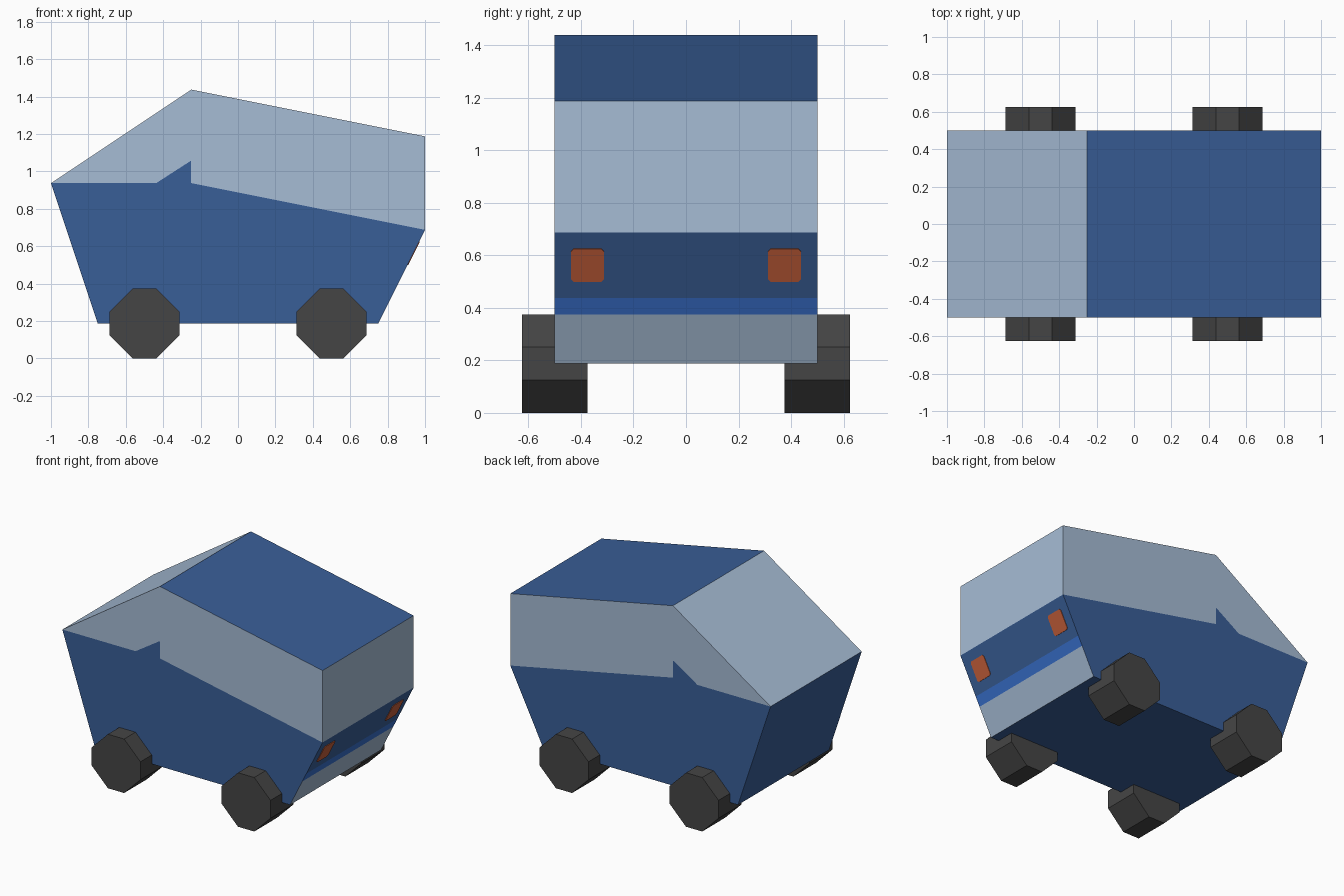
import bpy, bmesh
from mathutils import Vector

if "Cube" in bpy.data.objects:
    bpy.data.objects.remove(bpy.data.objects["Cube"])


def material(name, srgb):
    lin = [((c / 255 + 0.055) / 1.055) ** 2.4 for c in srgb]
    m = bpy.data.materials.new(name)
    m.diffuse_color = (*lin, 1)
    m.use_nodes = True
    m.node_tree.nodes["Principled BSDF"].inputs["Base Color"].default_value = m.diffuse_color
    return m


BLUE = material("body blue", (57, 94, 151))
GLASS = material("pale grey blue", (166, 188, 213))
STRIPE = material("bright blue", (57, 112, 205))
RED = material("lamp red", (196, 94, 58))
TYRE = material("tyre grey", (69, 69, 69))


def prism(name, profile, y0, y1, cap, sides=None):
    """Extrude an x-z profile along y; sides gives a material per edge, None = open."""
    sides = sides or [cap] * len(profile)
    mats = [cap] + [m for m in dict.fromkeys(sides) if m and m != cap]
    bm = bmesh.new()
    f = [bm.verts.new((x, y0, z)) for x, z in profile]
    b = [bm.verts.new((x, y1, z)) for x, z in profile]
    bm.faces.new(f)
    bm.faces.new(b[::-1])
    for i, m in enumerate(sides):
        if m:
            j = (i + 1) % len(f)
            bm.faces.new((f[j], f[i], b[i], b[j])).material_index = mats.index(m)
    return finish(name, bm, mats)


def finish(name, bm, mats):
    me = bpy.data.meshes.new(name)
    bm.to_mesh(me)
    bm.free()
    for m in mats:
        me.materials.append(m)
    ob = bpy.data.objects.new(name, me)
    bpy.context.collection.objects.link(ob)
    return ob


# Window line shared by body and cabin, with the mirror notch
belt = [(-1, 0.9375), (-0.4375, 0.9375), (-0.255, 1.055), (-0.25, 1.055),
        (-0.25, 0.9375), (1, 0.6875)]

# Lower body: floor, bumper, stripe, tail panel, open top, nose
prism("lower_body",
      [(-0.75, 0.1875), (0.75, 0.1875), (0.84375, 0.375), (0.875, 0.4375)] + belt[::-1],
      -0.5, 0.5, BLUE,
      [BLUE, GLASS, STRIPE, BLUE] + [None] * 5 + [BLUE])

# Cabin: open bottom, rear window, roof, windscreen
prism("cabin", belt + [(1, 1.1875), (-0.25, 1.4375)], -0.5, 0.5, GLASS,
      [None] * 5 + [GLASS, BLUE, GLASS])

# Tail lamps: thin plates with clipped corners on the sloping tail panel
up = Vector((0.25, 0, 0.5))
out = Vector((2, 0, -1)).normalized()
for side, label in ((-1, "right"), (1, "left")):
    centre = Vector((0.9375, side * 0.375, 0.5625))
    h, c = 0.0625, 0.01
    outline = [(-h, c - h), (c - h, -h), (h - c, -h), (h, c - h),
               (h, h - c), (h - c, h), (c - h, h), (-h, h - c)]
    bm = bmesh.new()
    rings = [[bm.verts.new(centre + Vector((0, u, 0)) + up * (v / 0.5) + out * d)
              for u, v in outline] for d in (-0.002, 0.004)]
    bm.faces.new(rings[0][::-1])
    bm.faces.new(rings[1])
    for i in range(8):
        j = (i + 1) % 8
        bm.faces.new((rings[0][i], rings[0][j], rings[1][j], rings[1][i]))
    bmesh.ops.recalc_face_normals(bm, faces=bm.faces)
    finish("tail_lamp_" + label, bm, [RED])

# Eight-sided wheels
s, r = 0.0625, 0.1875
octagon = [(-s, -r), (s, -r), (r, -s), (r, s), (s, r), (-s, r), (-r, s), (-r, -s)]
for x, end in ((-0.5, "front"), (0.5, "rear")):
    for y, label in ((-0.5, "right"), (0.5, "left")):
        prism(f"{end}_wheel_{label}", [(x + a, r + b) for a, b in octagon],
              y - 0.125, y + 0.125, TYRE)
